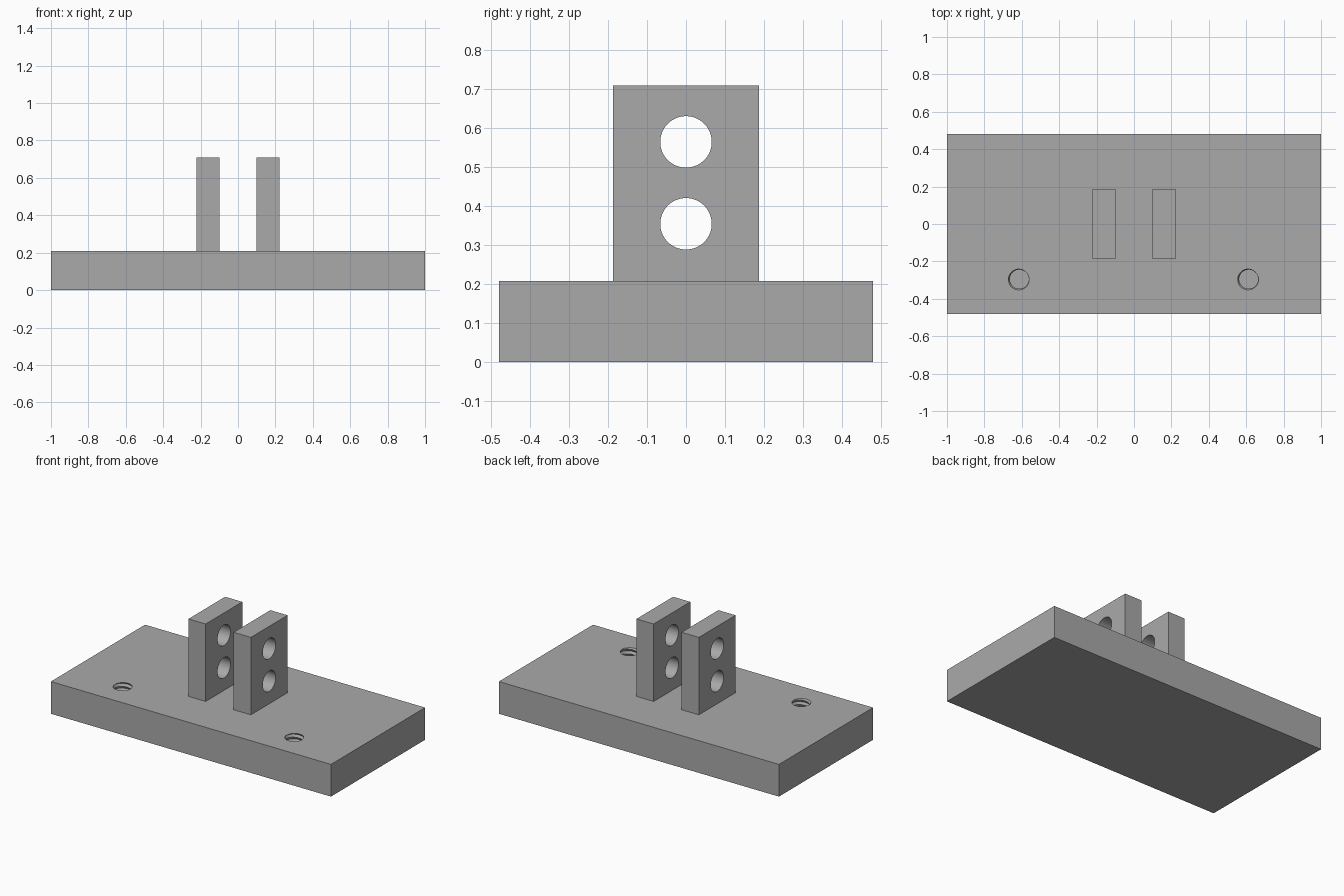
import bpy
import bmesh
from math import pi, cos, sin, radians
from mathutils import Matrix

cube = bpy.data.objects.get("Cube")
if cube:
    bpy.data.objects.remove(cube, do_unlink=True)

BASE_TOP, TOP = 0.208, 0.708

steel = bpy.data.materials.new("plain grey")
steel.use_nodes = True
grey = (0.4, 0.4, 0.4, 1)
steel.diffuse_color = grey
steel.node_tree.nodes["Principled BSDF"].inputs["Base Color"].default_value = grey


def make_object(name, bm):
    bmesh.ops.recalc_face_normals(bm, faces=bm.faces)
    mesh = bpy.data.meshes.new(name)
    bm.to_mesh(mesh)
    bm.free()
    mesh.materials.append(steel)
    obj = bpy.data.objects.new(name, mesh)
    bpy.context.collection.objects.link(obj)
    return obj


def box(name, low, high):
    bm = bmesh.new()
    bmesh.ops.create_cube(bm, size=1)
    for v in bm.verts:
        v.co = [a + (c + 0.5) * (b - a) for a, b, c in zip(low, high, v.co)]
    return make_object(name, bm)


def bore_cutter(x, z):
    bm = bmesh.new()
    bmesh.ops.create_cone(bm, cap_ends=True, segments=64, radius1=0.066,
                          radius2=0.066, depth=0.3,
                          matrix=Matrix.Translation((x, 0, z)) @ Matrix.Rotation(pi / 2, 4, "Y"))
    return make_object("bore_cutter", bm)


def thread_cutter(x, y, bottom, pitch=0.03, minor=0.051, major=0.06):
    # Screw-shaped solid: the radius follows a triangle wave that climbs with the angle
    bm = bmesh.new()
    sides, per_turn, turns = 32, 32, 7
    rings = []
    for k in range(per_turn * turns + 1):
        ring = []
        for i in range(sides):
            phase = (k / per_turn - i / sides) % 1
            r = minor + (major - minor) * abs(2 * phase - 1)
            a = 2 * pi * i / sides
            ring.append(bm.verts.new((x + r * cos(a), y + r * sin(a),
                                      bottom + pitch * k / per_turn)))
        rings.append(ring)
    for low, high in zip(rings, rings[1:]):
        for i in range(sides):
            j = (i + 1) % sides
            # Split along the helix so the crest stays a clean line
            bm.faces.new((low[i], low[j], high[j]))
            bm.faces.new((low[i], high[j], high[i]))
    bm.faces.new(rings[0])
    bm.faces.new(rings[-1])
    return make_object("thread_cutter", bm)


def cut(obj, cutters):
    bpy.context.view_layer.objects.active = obj
    for cutter in cutters:
        cutter.hide_render = True
        mod = obj.modifiers.new("hole", "BOOLEAN")
        mod.operation, mod.solver, mod.object = "DIFFERENCE", "EXACT", cutter
        bpy.ops.object.modifier_apply(modifier=mod.name)
        bpy.data.objects.remove(cutter, do_unlink=True)
    bpy.ops.object.select_all(action="DESELECT")
    obj.select_set(True)
    bpy.ops.object.shade_smooth_by_angle(angle=radians(25))


# Base plate with two blind threaded holes near the front
base = box("base_plate", (-1, -0.48, 0), (1, 0.48, BASE_TOP))
cut(base, [thread_cutter(x, -0.295, 0.04) for x in (-0.613, 0.613)])

# Pair of upright lugs, each with two cross bores
for side, name in ((-1, "right_lug"), (1, "left_lug")):
    x1, x2 = sorted((side * 0.1, side * 0.223))
    lug = box(name, (x1, -0.187, BASE_TOP), (x2, 0.187, TOP))
    cut(lug, [bore_cutter(side * 0.16, z) for z in (0.354, 0.564)])
